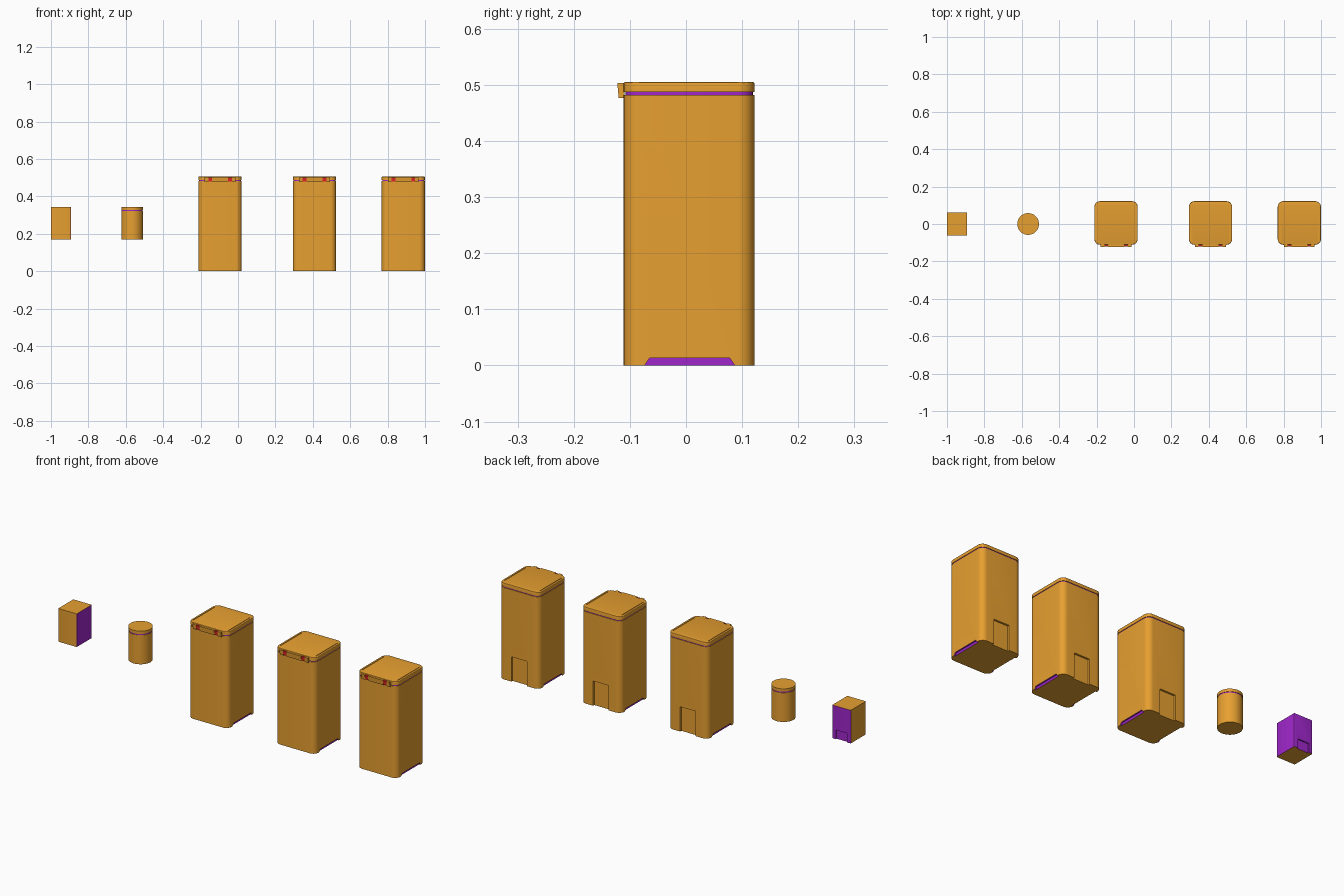
import bpy, bmesh, math
from mathutils import Vector

if "Cube" in bpy.data.objects:
    bpy.data.objects.remove(bpy.data.objects["Cube"])


def material(name, rgb):
    m = bpy.data.materials.new(name)
    m.diffuse_color = (*rgb, 1)
    m.use_nodes = True
    m.node_tree.nodes["Principled BSDF"].inputs["Base Color"].default_value = m.diffuse_color
    return m


ORANGE = material("orange", (0.8, 0.35, 0.03))
PURPLE = material("purple", (0.35, 0.02, 0.6))
RED = material("red", (0.8, 0.02, 0.02))


def rounded_rect(w, d, r, steps=8):
    pts = []
    for i, (sx, sy) in enumerate([(1, 1), (-1, 1), (-1, -1), (1, -1)]):
        for k in range(steps + 1):
            a = math.pi / 2 * (i + k / steps)
            pts.append((sx * (w / 2 - r) + r * math.cos(a), sy * (d / 2 - r) + r * math.sin(a)))
    return pts


def circle(r, n=48):
    return [(r * math.cos(2 * math.pi * k / n), r * math.sin(2 * math.pi * k / n)) for k in range(n)]


def prism(name, pts, lo, hi, mat, axis="z", at=(0, 0), bevel=0):
    """Extrude an outline along z (points are x,y) or along x (points are y,z)."""
    bm = bmesh.new()

    def place(p, h):
        return (p[0] + at[0], p[1] + at[1], h) if axis == "z" else (h, p[0], p[1])

    f = bm.faces.new([bm.verts.new(place(p, lo)) for p in pts])
    ext = bmesh.ops.extrude_face_region(bm, geom=[f])["geom"]
    move = Vector((0, 0, hi - lo)) if axis == "z" else Vector((hi - lo, 0, 0))
    bmesh.ops.translate(bm, vec=move, verts=[v for v in ext if isinstance(v, bmesh.types.BMVert)])
    if bevel:
        rim = [e for e in bm.edges if all(abs(v.co.z - hi) < 1e-6 for v in e.verts)]
        bmesh.ops.bevel(bm, geom=rim, offset=bevel, segments=3, profile=0.5, affect="EDGES")
    bmesh.ops.recalc_face_normals(bm, faces=bm.faces)
    me = bpy.data.meshes.new(name)
    bm.to_mesh(me)
    bm.free()
    me.materials.append(mat)
    ob = bpy.data.objects.new(name, me)
    bpy.context.collection.objects.link(ob)
    smooth(ob)
    return ob


def smooth(ob):
    ob.data.shade_smooth()
    ob.data.set_sharp_from_angle(angle=math.radians(30))


def block(name, x0, x1, y0, y1, z0, z1, mat):
    return prism(name, [(x0, y0), (x1, y0), (x1, y1), (x0, y1)], z0, z1, mat)


def carve(ob, cutters):
    """Subtract cutters, keeping each cutter's colour on the cut faces."""
    for c in cutters:
        c.hide_render = True
        m = ob.modifiers.new("cut", "BOOLEAN")
        m.operation = "DIFFERENCE"
        m.solver = "EXACT"
        m.material_mode = "TRANSFER"
        m.object = c
    dg = bpy.context.evaluated_depsgraph_get()
    me = bpy.data.meshes.new_from_object(ob.evaluated_get(dg))
    ob.modifiers.clear()
    ob.data = me
    for c in cutters:
        bpy.data.objects.remove(c)
    smooth(ob)


# ---- tall bin, built around x = 0 ----
W, D, CY = 0.231, 0.233, 0.0055
outline = rounded_rect(W, D, 0.03)
body = prism("bin_body", outline, 0, 0.482, ORANGE, at=(0, CY))

# back door recess and the two foot notches in the sides
foot = [(-0.076, -0.01), (0.09, -0.01), (0.087, 0), (0.078, 0.013), (-0.065, 0.013), (-0.074, 0)]
cuts = [block("door_cutter", -0.045, 0.045, 0.112, 0.14, -0.01, 0.13, ORANGE)]
for s in (-1, 1):
    a, b = sorted((s * 0.108, s * 0.13))
    cuts.append(prism("foot_cutter", foot, a, b, PURPLE, axis="x"))
carve(body, cuts)

# recessed seam and lid with two side grooves
seam = prism("bin_seam", rounded_rect(W - 0.006, D - 0.006, 0.027), 0.481, 0.488, PURPLE, at=(0, CY))
lid = prism("bin_lid", outline, 0.487, 0.505, ORANGE, at=(0, CY), bevel=0.003)
carve(lid, [block("groove_cutter", s * 0.103 - 0.0015, s * 0.103 + 0.0015,
                  -0.085, 0.095, 0.501, 0.52, ORANGE) for s in (-1, 1)])

# hinge along the front: three knuckles with red pieces between
knuckle = [(-0.110, 0.477), (-0.120, 0.477), (-0.1225, 0.503), (-0.110, 0.503)]
pin = [(-0.110, 0.479), (-0.1185, 0.479), (-0.121, 0.501), (-0.110, 0.501)]
parts = [body, seam, lid]
for x0, x1 in [(-0.082, -0.063), (-0.043, 0.043), (0.063, 0.082)]:
    parts.append(prism("hinge_knuckle", knuckle, x0, x1, ORANGE, axis="x"))
for x0, x1 in [(-0.063, -0.043), (0.043, 0.063)]:
    parts.append(prism("hinge_pin", pin, x0, x1, RED, axis="x"))

# repeat the bin three times
for x in (0.409, 0.884):
    for p in parts:
        c = p.copy()
        c.location.x = x
        bpy.context.collection.objects.link(c)
for p in parts:
    p.location.x = -0.096

# ---- round canister ----
for name, r, lo, hi, mat in [("canister_body", 0.058, 0.168, 0.321, ORANGE),
                             ("canister_seam", 0.056, 0.320, 0.328, PURPLE),
                             ("canister_lid", 0.058, 0.327, 0.342, ORANGE)]:
    prism(name, circle(r), lo, hi, mat, at=(-0.566, 0))

# ---- small box with purple right and back sides ----
box = prism("small_box", rounded_rect(0.107, 0.125, 0.003, 3), 0.168, 0.342, ORANGE, at=(-0.9465, 0))
box.data.materials.append(PURPLE)
for f in box.data.polygons:
    if f.normal.x > 0.7 or f.normal.y > 0.7:
        f.material_index = 1
carve(box, [block("box_slot_cutter", -0.979, -0.914, 0.056, 0.08, 0.15, 0.216, PURPLE)])
